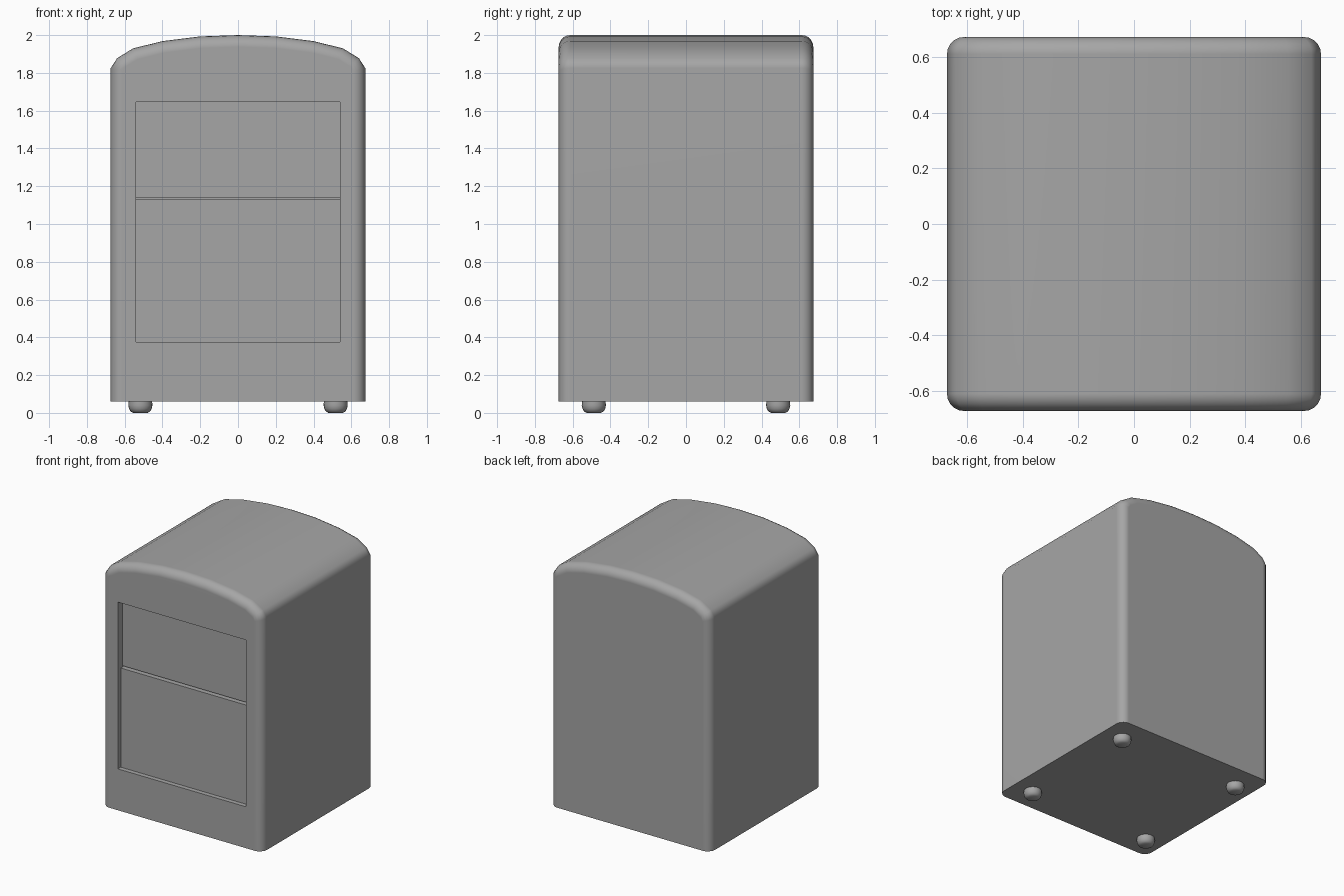
import bpy, bmesh, math
from mathutils import Vector

default = bpy.data.objects.get("Cube")
if default:
    bpy.data.objects.remove(default, do_unlink=True)

grey = bpy.data.materials.new("plain grey")
grey.use_nodes = True
tone = (0.38, 0.38, 0.38, 1)
grey.diffuse_color = tone
grey.node_tree.nodes["Principled BSDF"].inputs["Base Color"].default_value = tone

HALF = 0.674
FLOOR = 0.06


def make_object(name, bm):
    bmesh.ops.recalc_face_normals(bm, faces=bm.faces[:])
    mesh = bpy.data.meshes.new(name)
    bm.to_mesh(mesh)
    bm.free()
    mesh.materials.append(grey)
    obj = bpy.data.objects.new(name, mesh)
    bpy.context.collection.objects.link(obj)
    return obj


def activate(obj):
    bpy.ops.object.select_all(action="DESELECT")
    obj.select_set(True)
    bpy.context.view_layer.objects.active = obj


def smooth(obj, angle):
    activate(obj)
    bpy.ops.object.shade_smooth_by_angle(angle=math.radians(angle))


def box(name, low, high):
    bm = bmesh.new()
    bmesh.ops.create_cube(bm, size=1)
    low, high = Vector(low), Vector(high)
    for v in bm.verts:
        v.co = (low + high) / 2 + v.co * (high - low)
    return make_object(name, bm)


# Body: arched profile extruded front to back, every end edge rounded but the floor
side = [(HALF, FLOOR), (HALF, 1.825), (0.64, 1.878), (0.555, 1.93), (0.4, 1.968), (0.2, 1.993)]
profile = side + [(0, 2)] + [(-x, z) for x, z in reversed(side)]
bm = bmesh.new()
front = bm.faces.new([bm.verts.new((x, -HALF, z)) for x, z in profile])
extruded = bmesh.ops.extrude_face_region(bm, geom=[front], use_keep_orig=True)
for v in extruded["geom"]:
    if isinstance(v, bmesh.types.BMVert):
        v.co.y = HALF
rounded = [e for e in bm.edges
           if abs(e.verts[0].co.y - e.verts[1].co.y) < 0.01
           and max(v.co.z for v in e.verts) > FLOOR + 0.01]
bmesh.ops.bevel(bm, geom=rounded, offset=0.062, segments=5, profile=0.5,
                affect="EDGES", clamp_overlap=False)
body = make_object("body", bm)

# Shallow opening in the front
cutter = box("opening_cutter", (-0.54, -0.8, 0.375), (0.54, -HALF + 0.09, 1.645))
cutter.hide_render = True
cut = body.modifiers.new("opening", "BOOLEAN")
cut.operation = "DIFFERENCE"
cut.solver = "EXACT"
cut.object = cutter
activate(body)
bpy.ops.object.modifier_apply(modifier=cut.name)
bpy.data.objects.remove(cutter, do_unlink=True)
smooth(body, 40)
weighted = body.modifiers.new("weighted normals", "WEIGHTED_NORMAL")
weighted.keep_sharp = True

# Two recessed front panels with a narrow gap between them
for name, depth, bottom, top in (("lower_panel", 0.035, 0.375, 1.13),
                                 ("upper_panel", 0.055, 1.14, 1.645)):
    box(name, (-0.54, -HALF + depth, bottom), (0.54, -HALF + 0.09, top))

# Four rounded feet, lathed from a small profile
foot_profile = [(0, 0), (0.038, 0), (0.052, 0.008), (0.06, 0.022), (0.064, 0.04), (0.062, 0.065)]
for depth_name, sy in (("front", -1), ("back", 1)):
    for side_name, sx in (("left", 1), ("right", -1)):
        bm = bmesh.new()
        points = [bm.verts.new((r, 0, z)) for r, z in foot_profile]
        edges = [bm.edges.new(pair) for pair in zip(points, points[1:])]
        bmesh.ops.spin(bm, geom=points + edges, cent=(0, 0, 0), axis=(0, 0, 1),
                       angle=math.tau, steps=20)
        bmesh.ops.remove_doubles(bm, verts=bm.verts[:], dist=0.0005)
        foot = make_object(f"{depth_name}_{side_name}_foot", bm)
        foot.location = (sx * 0.517, sy * 0.488, 0)
        smooth(foot, 50)
